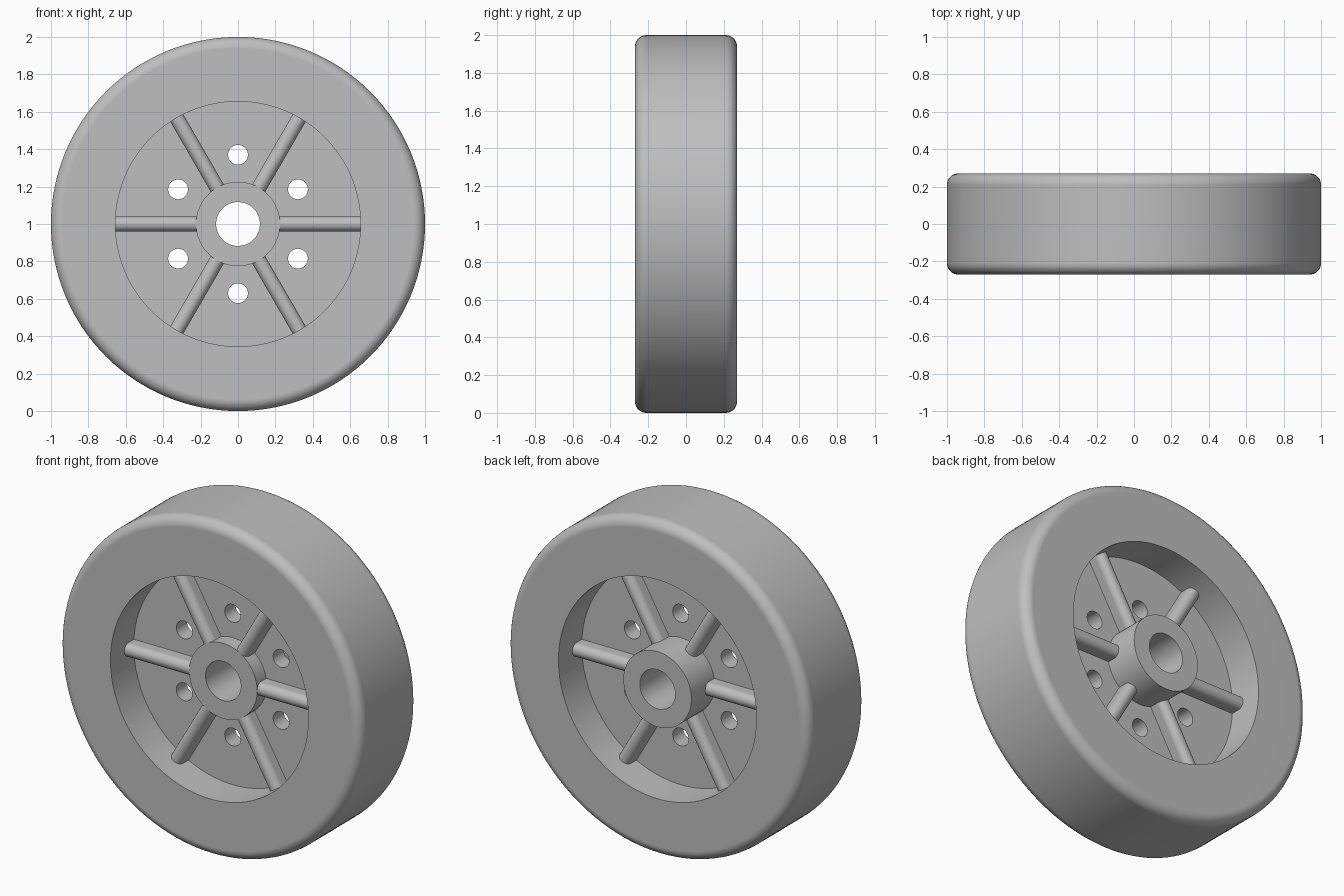
import bpy
import bmesh
import math
from mathutils import Matrix, Vector

cube = bpy.data.objects.get("Cube")
if cube:
    bpy.data.objects.remove(cube, do_unlink=True)

CENTRE = Vector((0, 0, 1))
HALF_WIDTH, FILLET = 0.27, 0.06
RIM_R, HUB_R, BORE_R = 0.655, 0.225, 0.117
WEB_Y, HUB_FRONT = 0.05, -0.14
SPOKE_R, SPOKE_TOP = 0.04, 0.14

grey = bpy.data.materials.new("plain grey")
grey.use_nodes = True
colour = (0.52, 0.52, 0.52, 1)
grey.diffuse_color = colour
grey.node_tree.nodes["Principled BSDF"].inputs["Base Color"].default_value = colour


def make_object(name, bm):
    bmesh.ops.recalc_face_normals(bm, faces=bm.faces)
    mesh = bpy.data.meshes.new(name)
    bm.to_mesh(mesh)
    bm.free()
    mesh.materials.append(grey)
    obj = bpy.data.objects.new(name, mesh)
    bpy.context.collection.objects.link(obj)
    return obj


def activate(obj):
    bpy.ops.object.select_all(action="DESELECT")
    obj.select_set(True)
    bpy.context.view_layer.objects.active = obj


def smooth(obj):
    activate(obj)
    bpy.ops.object.shade_smooth_by_angle(angle=math.radians(30))
    normals = obj.modifiers.new("flat faces", "WEIGHTED_NORMAL")
    normals.keep_sharp = True


def arc(cx, cy, radius, start, end, steps):
    angles = [math.radians(start + (end - start) * i / steps) for i in range(steps + 1)]
    return [(cx + radius * math.cos(a), cy + radius * math.sin(a)) for a in angles]


# Wheel body: tyre, web and hub as one turned profile of (radius, y)
edge = HALF_WIDTH - FILLET
profile = [
    (BORE_R, HUB_FRONT), (HUB_R, HUB_FRONT), (HUB_R, -WEB_Y),
    (RIM_R, -WEB_Y), (RIM_R, -HALF_WIDTH),
    *arc(1 - FILLET, -edge, FILLET, -90, 0, 8),
    *arc(1 - FILLET, edge, FILLET, 0, 90, 8),
    (RIM_R, HALF_WIDTH), (RIM_R, WEB_Y),
    (HUB_R, WEB_Y), (HUB_R, HALF_WIDTH), (BORE_R, HALF_WIDTH),
]
bm = bmesh.new()
ring = [bm.verts.new((r, y, CENTRE.z)) for r, y in profile]
edges = [bm.edges.new((a, b)) for a, b in zip(ring, ring[1:] + ring[:1])]
bmesh.ops.spin(bm, geom=ring + edges, cent=CENTRE, axis=(0, 1, 0),
               angle=math.tau, steps=128)
bmesh.ops.remove_doubles(bm, verts=bm.verts, dist=0.0001)
wheel = make_object("wheel_body", bm)

# Six round holes through the web
bm = bmesh.new()
for i in range(6):
    a = math.radians(30 + 60 * i)
    place = Matrix.Translation(CENTRE + 0.37 * Vector((math.cos(a), 0, math.sin(a))))
    bmesh.ops.create_cone(bm, cap_ends=True, segments=32, radius1=0.053, radius2=0.053,
                          depth=0.3, matrix=place @ Matrix.Rotation(math.pi / 2, 4, "X"))
cutter = make_object("hole_cutter", bm)
cutter.hide_render = True
cut = wheel.modifiers.new("holes", "BOOLEAN")
cut.operation = "DIFFERENCE"
cut.solver = "EXACT"
cut.object = cutter
activate(wheel)
bpy.ops.object.modifier_apply(modifier=cut.name)
bpy.data.objects.remove(cutter, do_unlink=True)
smooth(wheel)

# Round-topped spokes standing out from both sides of the web
flat = SPOKE_TOP - SPOKE_R
section = arc(0, flat, SPOKE_R, 0, 180, 12) + arc(0, -flat, SPOKE_R, 180, 360, 12)
for i in range(6):
    bm = bmesh.new()
    face = bm.faces.new([bm.verts.new((HUB_R - 0.015, y, z)) for z, y in section])
    grown = bmesh.ops.extrude_face_region(bm, geom=[face], use_keep_orig=True)
    tip = [v for v in grown["geom"] if isinstance(v, bmesh.types.BMVert)]
    bmesh.ops.translate(bm, verts=tip, vec=(RIM_R - HUB_R + 0.02, 0, 0))
    bm.transform(Matrix.Translation(CENTRE) @ Matrix.Rotation(math.radians(60 * i), 4, "Y"))
    smooth(make_object(f"spoke_{i + 1}", bm))
